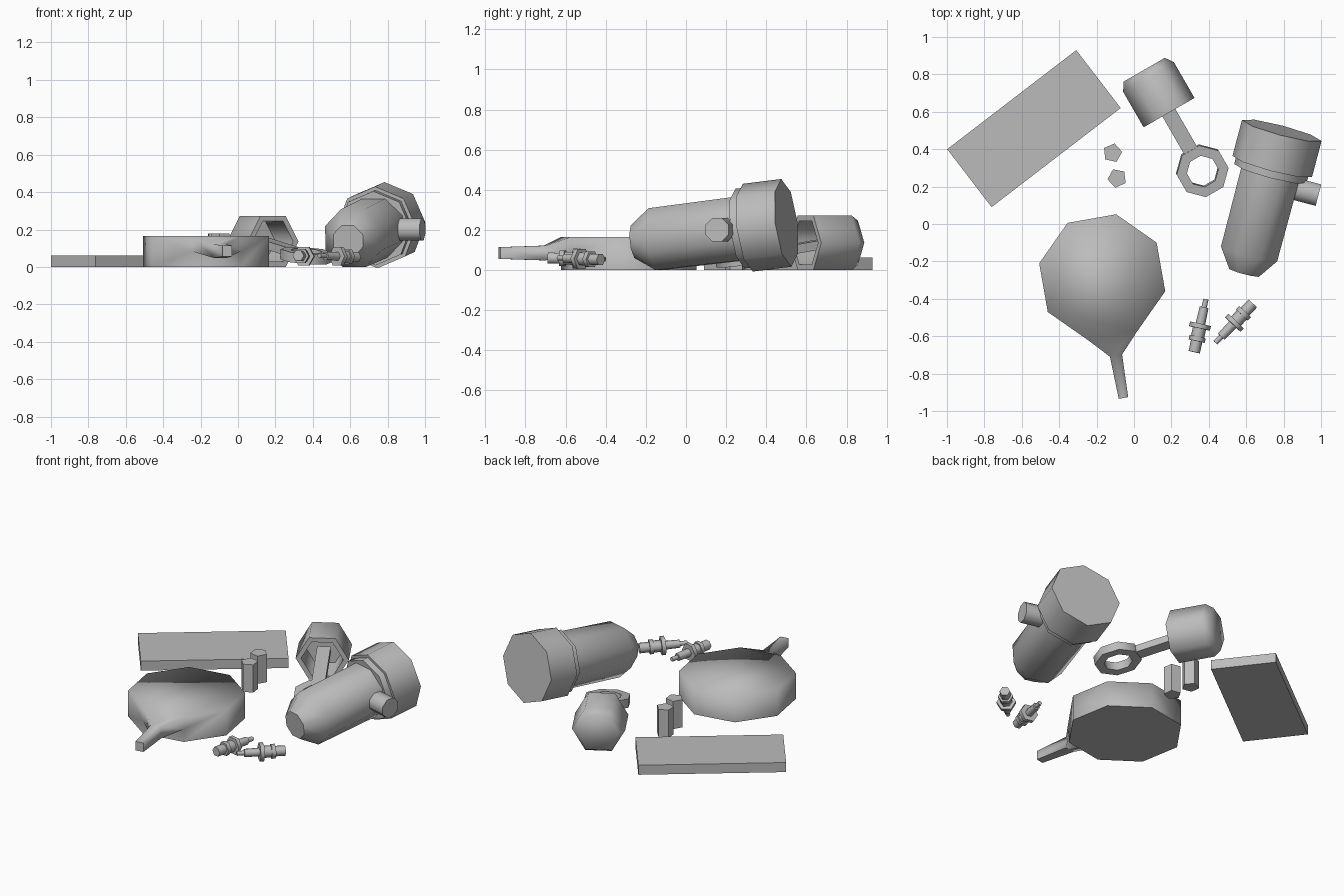
import bpy, bmesh, math
from mathutils import Vector, Matrix

cube = bpy.data.objects.get("Cube")
if cube:
    bpy.data.objects.remove(cube, do_unlink=True)

grey = bpy.data.materials.new("plain grey")
grey.use_nodes = True
grey.diffuse_color = (0.5, 0.5, 0.5, 1)
grey.node_tree.nodes["Principled BSDF"].inputs["Base Color"].default_value = (0.5, 0.5, 0.5, 1)


def frame(origin, direction):
    """Matrix whose z axis follows direction and whose x axis is level."""
    d = Vector(direction).normalized()
    side = d.cross(Vector((0, 0, 1)))
    side = side.normalized() if side.length > 1e-4 else Vector((1, 0, 0))
    m = Matrix((side, d.cross(side), d)).transposed().to_4x4()
    m.translation = Vector(origin)
    return m


def finish(name, bm, matrix, angle=50):
    bmesh.ops.recalc_face_normals(bm, faces=bm.faces[:])
    mesh = bpy.data.meshes.new(name)
    bm.to_mesh(mesh)
    bm.free()
    mesh.materials.append(grey)
    obj = bpy.data.objects.new(name, mesh)
    obj.matrix_world = matrix
    bpy.context.collection.objects.link(obj)
    bpy.ops.object.select_all(action='DESELECT')
    bpy.context.view_layer.objects.active = obj
    obj.select_set(True)
    if angle:
        bpy.ops.object.shade_smooth_by_angle(angle=math.radians(angle))
    return obj


def turned(name, profile, sides, matrix, phase=0.0, closed=False, angle=50):
    """Spin (distance, radius) pairs round local z; closed joins last to first."""
    bm = bmesh.new()
    rings = []
    for s, r in profile:
        rings.append([bm.verts.new((r * math.cos(phase + math.tau * i / sides),
                                    r * math.sin(phase + math.tau * i / sides), s))
                      for i in range(sides)])
    pairs = list(zip(rings, rings[1:]))
    if closed:
        pairs.append((rings[-1], rings[0]))
    else:
        bm.faces.new(rings[0])
        bm.faces.new(rings[-1])
    for a, b in pairs:
        for i in range(sides):
            j = (i + 1) % sides
            bm.faces.new((a[i], a[j], b[j], b[i]))
    return finish(name, bm, matrix, angle)


def box(name, size, centre, matrix):
    bm = bmesh.new()
    bmesh.ops.create_cube(bm, size=1)
    bmesh.ops.scale(bm, vec=size, verts=bm.verts)
    bmesh.ops.translate(bm, vec=centre, verts=bm.verts)
    return finish(name, bm, matrix, 0)


# Flat slab
box("slab", (0.87, 0.39, 0.062), (0, 0, 0.031),
    Matrix.Translation((-0.535, 0.51, 0)) @ Matrix.Rotation(math.radians(37.5), 4, 'Z'))

# Two short five-sided pins
for name, x, y, turn in (("pin_back", -0.115, 0.38, 0.1), ("pin_front", -0.09, 0.245, 0.75)):
    turned(name, [(0, 0.052), (0.18, 0.052)], 5, Matrix.Translation((x, y, 0)), turn)

# Large canister: cap, collar, tapered body and side stub
back = Vector((0.79, 0.50, 0.235))
axis = Vector((-0.256, -0.967, -0.12))
can = frame(back, axis)
turned("canister_cap", [(0, 0.22), (0.2, 0.22)], 8, can)
turned("canister_collar", [(0.19, 0.2), (0.24, 0.2)], 8, can)
turned("canister_body", [(0.2, 0.172), (0.68, 0.168), (0.79, 0.088)], 8, can, math.pi / 8)
stub_dir = Vector((0.967, -0.256, 0))
turned("canister_stub", [(0.1, 0.064), (0.278, 0.064)], 8,
       frame(back + axis * 0.284, stub_dir), math.pi / 8)

# Hollow six-sided piston
turned("piston", [(0, 0.127), (0.045, 0.157), (0.265, 0.157), (0.265, 0.125), (0.08, 0.122)],
       6, frame((0.055, 0.825, 0.136), (0.5, -0.866, 0)), angle=65)

# Connecting rod sloping down to its ring
pin = Vector((0.12, 0.71, 0.136))
ring_centre = Vector((0.365, 0.285, 0.06))
rod = ring_centre - pin
length = rod.length - 0.11
box("connecting_rod", (0.08, 0.045, length), (0, 0, length / 2), frame(pin, rod))
ring_up = rod.cross(Vector((0, 0, 1))).cross(rod)
turned("rod_ring", [(-0.027, 0.085), (-0.027, 0.14), (0.027, 0.14), (0.027, 0.085)],
       8, frame(ring_centre, ring_up), math.pi / 8, closed=True)

# Two plugs: terminal, collar, hexagon nut, insulator, tip
plug_profile = [(0, 0.031), (0.06, 0.031), (0.06, 0.044), (0.085, 0.044), (0.085, 0.036),
                (0.13, 0.036), (0.13, 0.057), (0.155, 0.057), (0.155, 0.026),
                (0.245, 0.024), (0.245, 0.014), (0.29, 0.014)]
for name, start, end in (("plug_left", (0.635, -0.425, 0.052), (0.44, -0.63, 0.06)),
                         ("plug_right", (0.322, -0.685, 0.06), (0.385, -0.40, 0.054))):
    turned(name, plug_profile, 6, frame(start, Vector(end) - Vector(start)), angle=65)

# Eight-sided can with a hexagonal spout drawn out of one side
bm = bmesh.new()
height = 0.165
bmesh.ops.create_cone(bm, cap_ends=True, segments=8, radius1=0.345, radius2=0.345, depth=height,
                      matrix=Matrix.Translation((0, 0, height / 2))
                      @ Matrix.Rotation(math.pi / 8, 4, 'Z'))
bm.normal_update()
front = max(bm.faces, key=lambda f: f.normal.x)
uprights = [e for e in front.edges if abs(e.verts[0].co.z - e.verts[1].co.z) > 0.1]
bmesh.ops.subdivide_edges(bm, edges=uprights, cuts=1)
front = max(bm.faces, key=lambda f: f.calc_center_median().x)
for reach, half_width, half_height in ((0.425, 0.055, 0.037), (0.655, 0.043, 0.029)):
    grown = bmesh.ops.extrude_face_region(bm, geom=[front])
    bmesh.ops.delete(bm, geom=[front], context='FACES_ONLY')
    front = next(g for g in grown["geom"] if isinstance(g, bmesh.types.BMFace))
    mid = front.calc_center_median().z
    for v in front.verts:
        rise = v.co.z - mid
        level = 0 if abs(rise) < 0.01 else math.copysign(1, rise)
        v.co = (reach, math.copysign(half_width * (0.6 if level else 1), v.co.y),
                0.085 + level * half_height)
can_matrix = Matrix.Translation((-0.17, -0.285, 0)) @ Matrix.Rotation(math.radians(-80), 4, 'Z')
spout_can = finish("spout_can", bm, can_matrix, 100)
# Keep the base and the spout end crisp
mesh = spout_can.data
crisp = {k for p in mesh.polygons if p.normal.z < -0.99 or p.center.x > 0.64 for k in p.edge_keys}
for e in mesh.edges:
    e.use_edge_sharp = e.key in crisp
